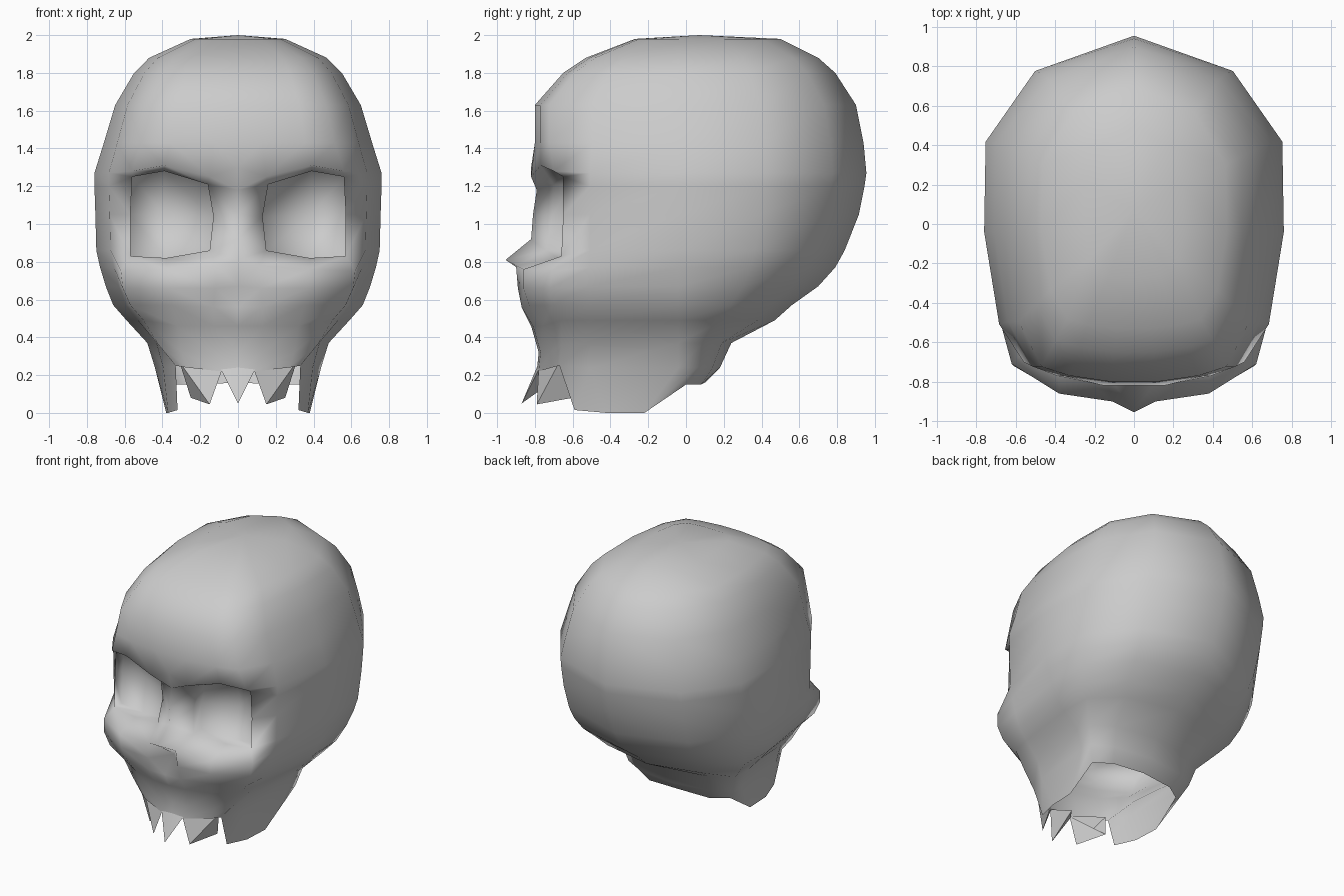
import bpy, bmesh

if "Cube" in bpy.data.objects:
    bpy.data.objects.remove(bpy.data.objects["Cube"])

# Unit half-plan of the head, from the back centre round the side to the front centre
PLAN = [(0, 1), (.66, .82), (.99, .46), (1, 0), (.9, -.6),
        (.72, -.9), (.5, -.96), (.18, -1), (0, -1)]
YC = -0.04

# Dome rings: z, half width, front y, back y
DOME = [(1.98, .25, -.27, .50), (1.88, .47, -.53, .70), (1.80, .55, -.65, .79),
        (1.63, .65, -.80, .90), (1.43, .71, -.80, .94)]

# Lower rings: z, half width, back y
LOWER = [(1.27, .76, .955), (1.20, .76, .945), (1.05, .755, .915), (.86, .75, .84),
         (.77, .73, .79), (.67, .70, .70), (.57, .66, .56), (.49, .59, .47),
         (.37, .48, .24), (.24, .44, .18)]

# Face points of each lower ring, outer corner to centre line
FACE = [
    [(.56, -.70, 1.28), (.39, -.77, 1.31), (.15, -.82, 1.25), (0, -.82, 1.30)],   # brow
    [(.56, -.65, 1.25), (.39, -.64, 1.28), (.16, -.70, 1.21), (0, -.79, 1.18)],   # socket top
    [(.57, -.65, 1.05), (.39, -.63, 1.05), (.13, -.71, 1.04), (0, -.81, 1.05)],   # socket middle
    [(.57, -.66, .83), (.38, -.68, .82), (.15, -.74, .86), (0, -.82, .92)],       # socket floor
    [(.62, -.71, .75), (.38, -.86, .76), (.11, -.90, .78), (0, -.955, .81)],      # cheekbone
    [(.61, -.72, .66), (.37, -.86, .66), (.12, -.89, .66), (0, -.75, .67)],       # nose hollow
    [(.57, -.71, .57), (.35, -.83, .57), (.13, -.87, .56), (0, -.87, .56)],       # upper lip
    [(.50, -.66, .49), (.32, -.76, .46), (.13, -.81, .46), (0, -.82, .46)],
    [(.42, -.66, .36), (.30, -.72, .32), (.13, -.77, .32), (0, -.78, .32)],       # gum
    [(.33, -.67, .25), (.27, -.71, .24), (.09, -.78, .22), (0, -.79, .22)],
]
# Bottom rim: neck opening and the downward jaw plates
RIM = [(0, .10, .16), (.25, .08, .15), (.37, 0, .15), (.38, -.22, 0),
       (.37, -.42, 0), (.32, -.59, .015)]


def ring(z, w, yf, yb, plan):
    return [(u * w, YC + v * ((yb - YC) if v > 0 else (YC - yf)), z) for u, v in plan]


def make_object(name, bm, angle):
    bmesh.ops.recalc_face_normals(bm, faces=bm.faces)
    me = bpy.data.meshes.new(name)
    bm.to_mesh(me)
    bm.free()
    ob = bpy.data.objects.new(name, me)
    bpy.context.collection.objects.link(ob)
    mod = ob.modifiers.new("mirror", 'MIRROR')
    mod.use_clip = True
    mod.merge_threshold = 0.002
    bpy.ops.object.select_all(action='DESELECT')
    ob.select_set(True)
    bpy.context.view_layer.objects.active = ob
    bpy.ops.object.modifier_apply(modifier="mirror")
    bpy.ops.object.shade_smooth_by_angle(angle=angle)
    return ob


# Skull shell, right half lofted through all rings
rows = [ring(*d, PLAN) for d in DOME]
rows += [ring(z, w, -.82, yb, PLAN[:5]) + f for (z, w, yb), f in zip(LOWER, FACE)]
rows.append(RIM)
bm = bmesh.new()
grid = [[bm.verts.new(p) for p in r] for r in rows]
top = bm.verts.new((0, .07, 2.0))
for a, b in zip(grid[0], grid[0][1:]):
    bm.faces.new((top, a, b))
socket = []
for n, (r0, r1) in enumerate(zip(grid, grid[1:])):
    for i in range(min(len(r0), len(r1)) - 1):
        f = bm.faces.new((r0[i], r1[i], r1[i + 1], r0[i + 1]))
        if n in (6, 7) and i in (5, 6):
            socket.append(f)

# Eye socket pushed back behind its rim
bmesh.ops.inset_region(bm, faces=socket, thickness=.05)
for v in {v for f in socket for v in f.verts}:
    v.co.y += .09
make_object("skull_shell", bm, 2.2)

# Pointed upper teeth: left base, right base, tip, rear point
TEETH = [((0, -.79, .24), (.09, -.78, .23), (0, -.87, .05), (0, -.66, .2)),
         ((.08, -.78, .24), (.31, -.67, .27), (.15, -.79, .045), (.25, -.60, .08))]
bm = bmesh.new()
for tooth in TEETH:
    l, r, t, b = [bm.verts.new(p) for p in tooth]
    for f in ((l, r, t), (r, b, t), (b, l, t)):
        if not all(abs(v.co.x) < 1e-5 for v in f):
            bm.faces.new(f)
make_object("upper_teeth", bm, 0.5)
